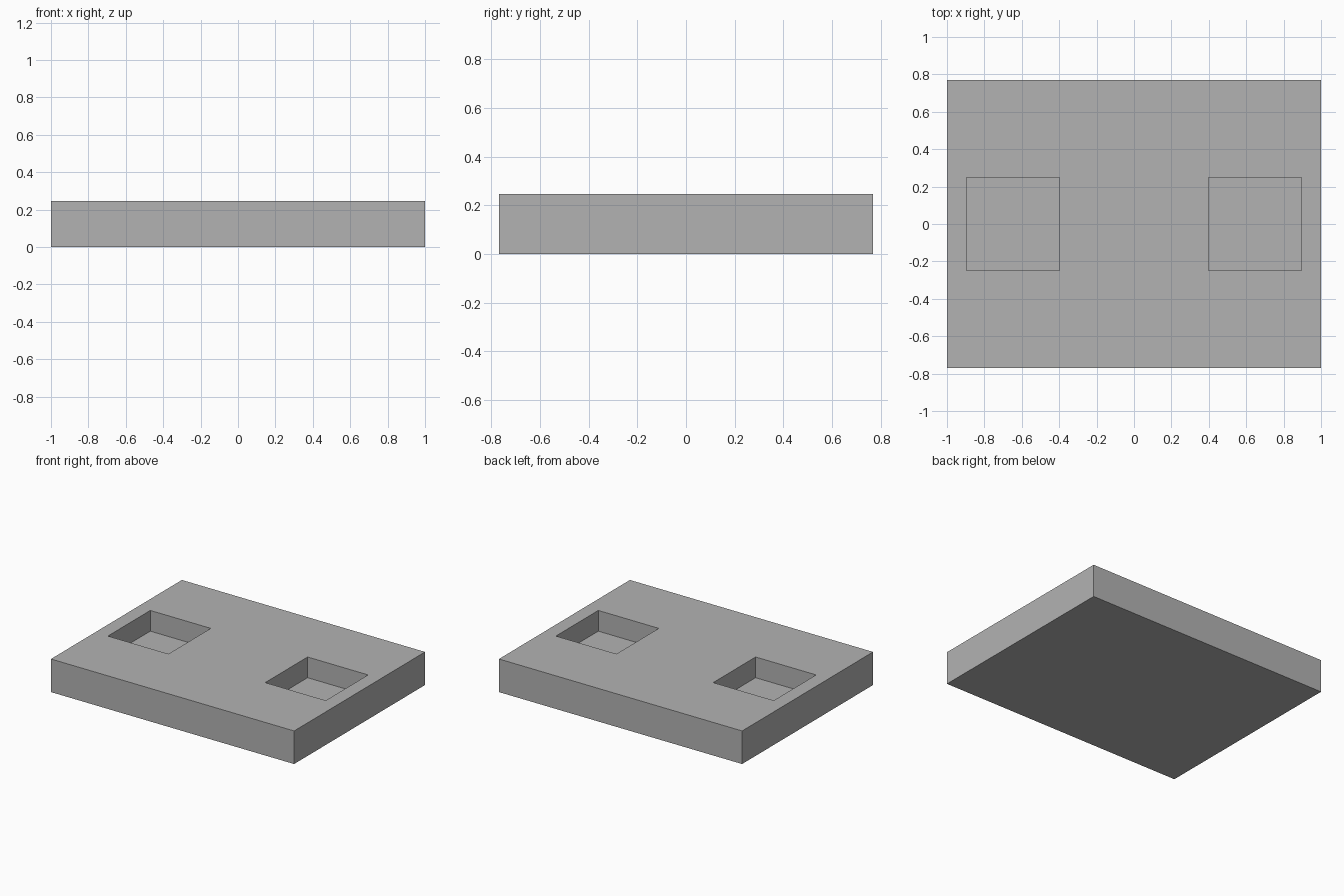
import bpy
import bmesh
from mathutils import Matrix, Vector

if "Cube" in bpy.data.objects:
    bpy.data.objects.remove(bpy.data.objects["Cube"], do_unlink=True)

WIDTH, DEPTH, HEIGHT = 2.0, 1.538, 0.246
POCKET, POCKET_X, FLOOR_Z = 0.498, 0.647, 0.092


def material(name, rgb):
    mat = bpy.data.materials.new(name)
    mat.use_nodes = True
    mat.diffuse_color = (*rgb, 1)
    mat.node_tree.nodes["Principled BSDF"].inputs["Base Color"].default_value = (*rgb, 1)
    return mat


def box(name, size, centre):
    bm = bmesh.new()
    bmesh.ops.create_cube(bm, size=1, matrix=Matrix.LocRotScale(Vector(centre), None, Vector(size)))
    mesh = bpy.data.meshes.new(name)
    bm.to_mesh(mesh)
    bm.free()
    obj = bpy.data.objects.new(name, mesh)
    bpy.context.collection.objects.link(obj)
    return obj


# Solid slab
slab = box("slab", (WIDTH, DEPTH, HEIGHT), (0, 0, HEIGHT / 2))
slab.data.materials.append(material("grey", (0.45, 0.45, 0.45)))

# Two square blind pockets sunk into the top
for side, label in ((1, "left"), (-1, "right")):
    cutter = box(label + "_pocket_cutter", (POCKET, POCKET, HEIGHT),
                 (side * POCKET_X, 0, FLOOR_Z + HEIGHT / 2))
    cutter.hide_render = True
    cutter.hide_viewport = True
    cutter.display_type = 'WIRE'
    cut = slab.modifiers.new(label + "_pocket", 'BOOLEAN')
    cut.operation = 'DIFFERENCE'
    cut.solver = 'EXACT'
    cut.object = cutter
